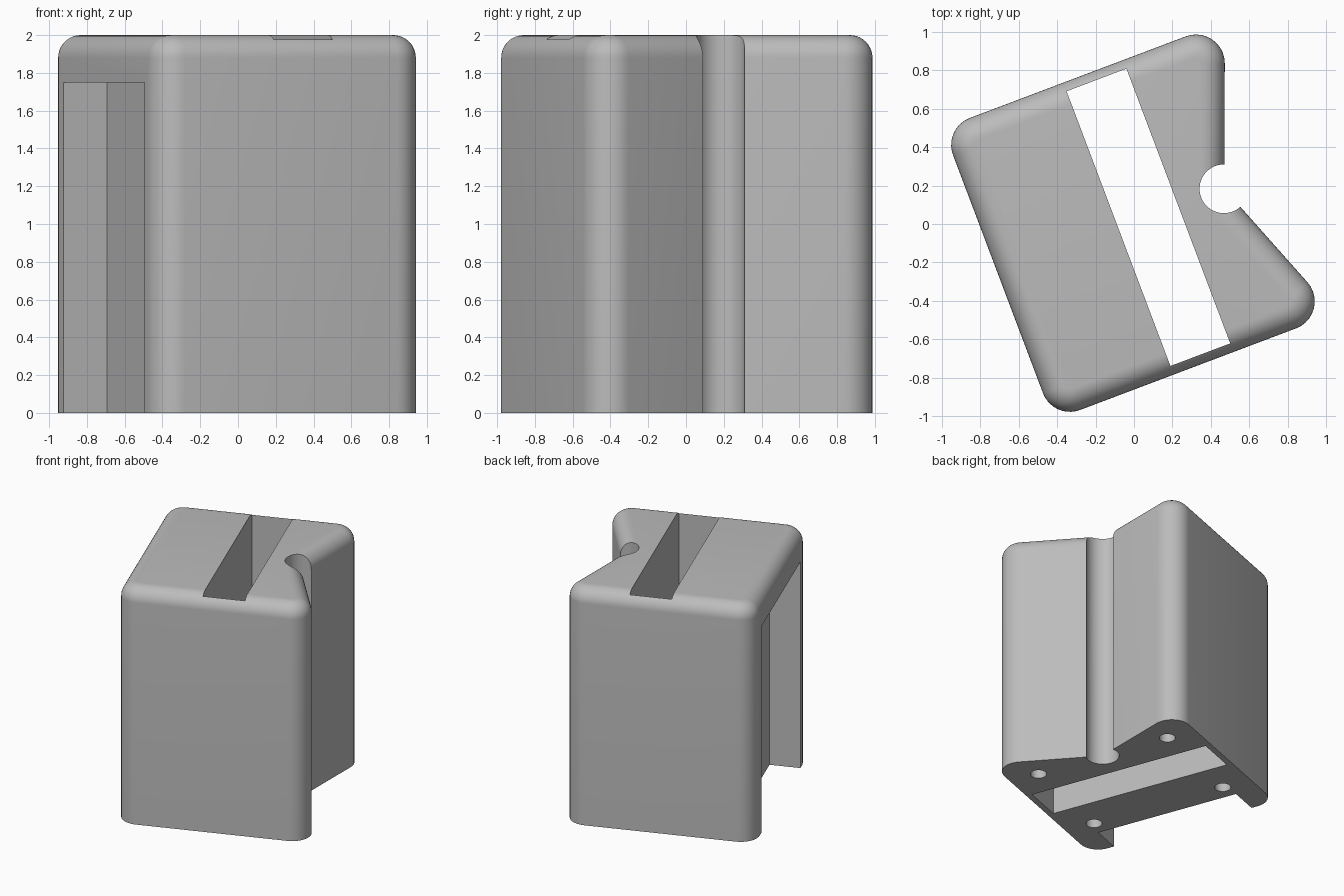
import bpy, bmesh, math
from mathutils import Vector

if "Cube" in bpy.data.objects:
    bpy.data.objects.remove(bpy.data.objects["Cube"], do_unlink=True)

TURN = math.radians(20.7)      # the block stands turned on its base
HEIGHT, CORNER, FILLET = 2.0, 0.15, 0.12
LEFT, RIGHT, NOTCH = -0.755, 0.816, 0.505
HALF, MID = 0.813, 0.006       # half depth and its centre line

grey = bpy.data.materials.new("light grey plastic")
grey.use_nodes = True
grey.diffuse_color = (0.5, 0.5, 0.5, 1)
grey.node_tree.nodes["Principled BSDF"].inputs["Base Color"].default_value = (0.5, 0.5, 0.5, 1)


def make_object(name, bm):
    bmesh.ops.recalc_face_normals(bm, faces=bm.faces)
    mesh = bpy.data.meshes.new(name)
    bm.to_mesh(mesh)
    bm.free()
    mesh.materials.append(grey)
    obj = bpy.data.objects.new(name, mesh)
    bpy.context.collection.objects.link(obj)
    return obj


def outline(points, inset, steps=10):
    """Outline moved inwards, with its convex corners rounded."""
    ring = []
    for i, p in enumerate(points):
        a = (p - points[i - 1]).normalized()
        b = (points[(i + 1) % len(points)] - p).normalized()
        na, nb = Vector((-a.y, a.x)), Vector((-b.y, b.x))
        miter = (na + nb) / (1 + na.dot(nb))
        if a.cross(b) < 0:
            ring.append(p + miter * inset)
            continue
        centre = p + miter * CORNER
        start, sweep = math.atan2(-na.y, -na.x), a.angle(b)
        for k in range(steps + 1):
            t = start + sweep * k / steps
            ring.append(centre + Vector((math.cos(t), math.sin(t))) * (CORNER - inset))
    return ring


def box(name, u, v, z):
    bm = bmesh.new()
    bmesh.ops.create_cube(bm, size=1)
    for vert in bm.verts:
        vert.co = [r[0] if c < 0 else r[1] for c, r in zip(vert.co, (u, v, z))]
    return make_object(name, bm)


def rod(name, u, v, radius, z, sides):
    bm = bmesh.new()
    bmesh.ops.create_cone(bm, cap_ends=True, segments=sides, radius1=radius,
                          radius2=radius, depth=z[1] - z[0])
    bmesh.ops.translate(bm, verts=bm.verts, vec=(u, v, (z[0] + z[1]) / 2))
    return make_object(name, bm)


# Block body: notched outline, straight sides, rounded top rim
plan = [Vector(p) for p in ((LEFT, MID - HALF), (RIGHT, MID - HALF), (NOTCH, MID),
                            (RIGHT, MID + HALF), (LEFT, MID + HALF))]
levels = [(0, 0)]
for k in range(11):
    t = math.pi / 2 * k / 10
    levels.append((FILLET * (1 - math.cos(t)), HEIGHT - FILLET * (1 - math.sin(t))))
bm = bmesh.new()
rings = [[bm.verts.new((p.x, p.y, z)) for p in outline(plan, d)] for d, z in levels]
for low, high in zip(rings, rings[1:]):
    for i in range(len(low)):
        bm.faces.new((low[i - 1], low[i], high[i], high[i - 1]))
bm.faces.new(rings[0])
bm.faces.new(rings[-1])
body = make_object("holder_block", bm)

# Cutters: through slot, side pocket, rod groove, four foot holes
through = (-0.2, HEIGHT + 0.2)
cutters = [
    box("slot_cutter", (-0.084, 0.249), (MID - 0.765, MID + 0.765), through),
    box("pocket_cutter", (LEFT - 0.2, -0.51), (MID - 0.607, MID + 0.607), (-0.2, 1.75)),
    rod("groove_cutter", NOTCH - 0.002, MID, 0.127, through, 48),
]
for u in (-0.372, 0.5):
    for side in (-1, 1):
        cutters.append(rod("hole_cutter", u, MID + side * 0.568, 0.062, (-0.2, 0.5), 32))

for cutter in cutters:
    cutter.hide_render = True
    cut = body.modifiers.new(cutter.name, "BOOLEAN")
    cut.operation, cut.solver, cut.object = "DIFFERENCE", "EXACT", cutter

# Keep the cut result and drop the cutters
graph = bpy.context.evaluated_depsgraph_get()
result = bpy.data.meshes.new_from_object(body.evaluated_get(graph))
body.modifiers.clear()
body.data = result
for cutter in cutters:
    bpy.data.objects.remove(cutter, do_unlink=True)

result.materials.clear()
result.materials.append(grey)
for face in result.polygons:
    face.material_index = 0
body.rotation_euler.z = TURN

bpy.ops.object.select_all(action="DESELECT")
body.select_set(True)
bpy.context.view_layer.objects.active = body
bpy.ops.object.shade_smooth_by_angle(angle=math.radians(30))
